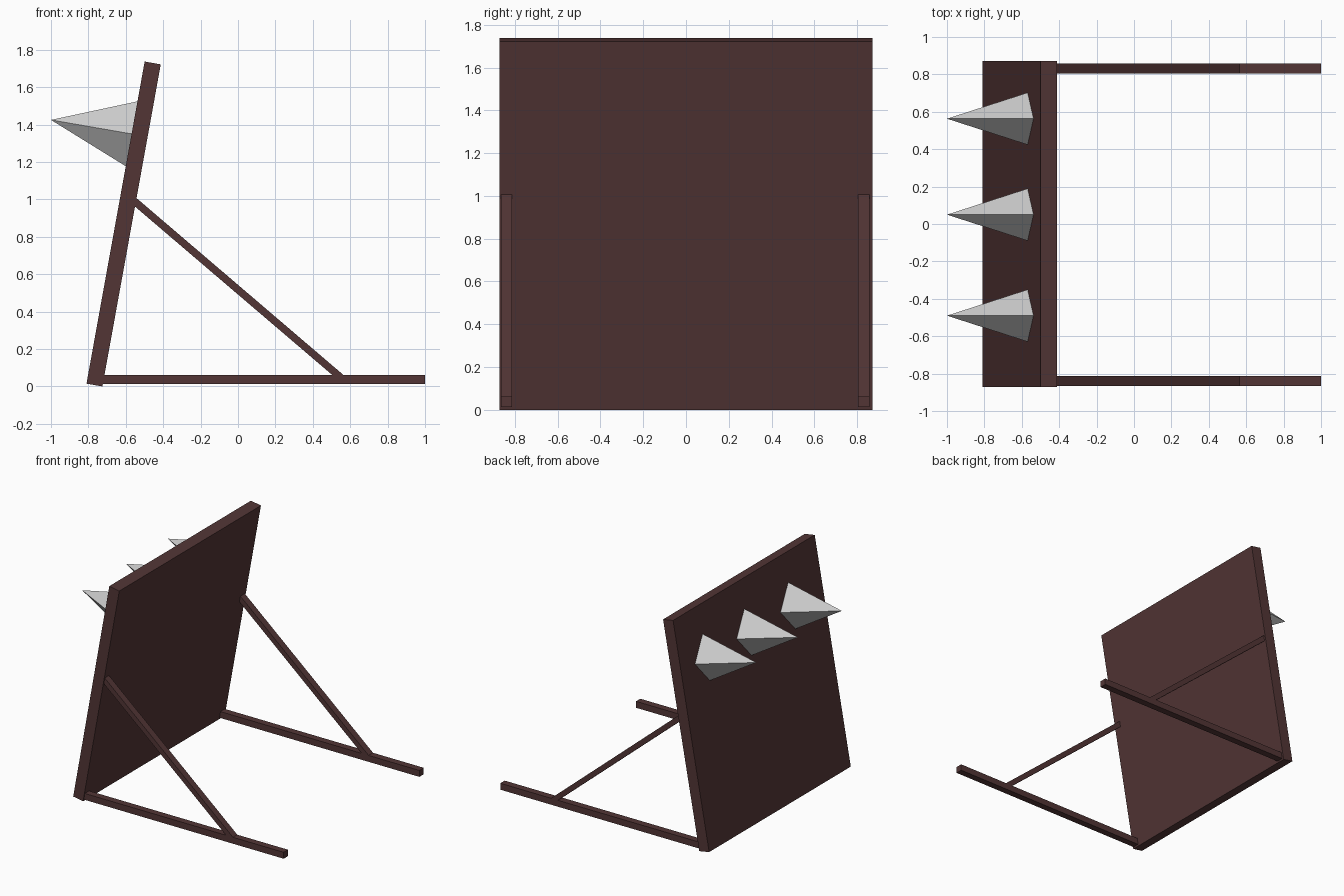
import bpy
import bmesh
from mathutils import Matrix, Vector

if "Cube" in bpy.data.objects:
    bpy.data.objects.remove(bpy.data.objects["Cube"])

wood = bpy.data.materials.new("dark_wood")
wood.diffuse_color = (0.085, 0.036, 0.036, 1)
wood.use_nodes = True
wood.node_tree.nodes["Principled BSDF"].inputs["Base Color"].default_value = wood.diffuse_color


def finish(bm, name, mat=None):
    bmesh.ops.recalc_face_normals(bm, faces=bm.faces)
    me = bpy.data.meshes.new(name)
    bm.to_mesh(me)
    bm.free()
    ob = bpy.data.objects.new(name, me)
    bpy.context.collection.objects.link(ob)
    if mat:
        me.materials.append(mat)
    return ob


def slab(name, profile, y0, y1):
    """Extrude an x-z side profile from y0 to y1."""
    bm = bmesh.new()
    face = bm.faces.new([bm.verts.new((x, y0, z)) for x, z in profile])
    geo = bmesh.ops.extrude_face_region(bm, geom=[face])["geom"]
    bmesh.ops.translate(bm, vec=(0, y1 - y0, 0),
                        verts=[v for v in geo if isinstance(v, bmesh.types.BMVert)])
    return finish(bm, name, wood)


# Leaning shield board
slab("leaning_board", [(-0.81, 0.015), (-0.725, 0.0), (-0.413, 1.722), (-0.499, 1.737)],
     -0.872, 0.872)

# Ground beam and diagonal brace on each side
for side, y0, y1 in (("right", -0.866, -0.813), ("left", 0.804, 0.858)):
    slab("ground_beam_" + side, [(-0.75, 0.012), (1.0, 0.012), (1.0, 0.062), (-0.75, 0.062)], y0, y1)
    slab("brace_" + side, [(-0.57, 0.978), (0.503, 0.062), (0.563, 0.062), (-0.565, 1.026),
                           (-0.575, 1.02)][:4], y0, y1)

# Four-sided spikes standing square to the board
base, tip = Vector((-0.567, 0, 1.35)), Vector((-1.0, 0, 1.425))
axis = tip - base
turn = axis.to_track_quat('Z', 'Y').to_matrix().to_4x4()
for i, y in enumerate((-0.49, 0.05, 0.563)):
    bm = bmesh.new()
    bmesh.ops.create_cone(bm, cap_ends=True, segments=4, radius1=1, radius2=0, depth=axis.length)
    bmesh.ops.remove_doubles(bm, verts=bm.verts, dist=0.0001)
    # track_quat keeps local Y upright, so X is the sideways half-width
    bmesh.ops.scale(bm, vec=(0.14, 0.177, 1), verts=bm.verts)
    place = Matrix.Translation((base + tip) / 2 + Vector((0, y, 0))) @ turn
    bmesh.ops.transform(bm, matrix=place, verts=bm.verts)
    finish(bm, f"spike_{i + 1}")
